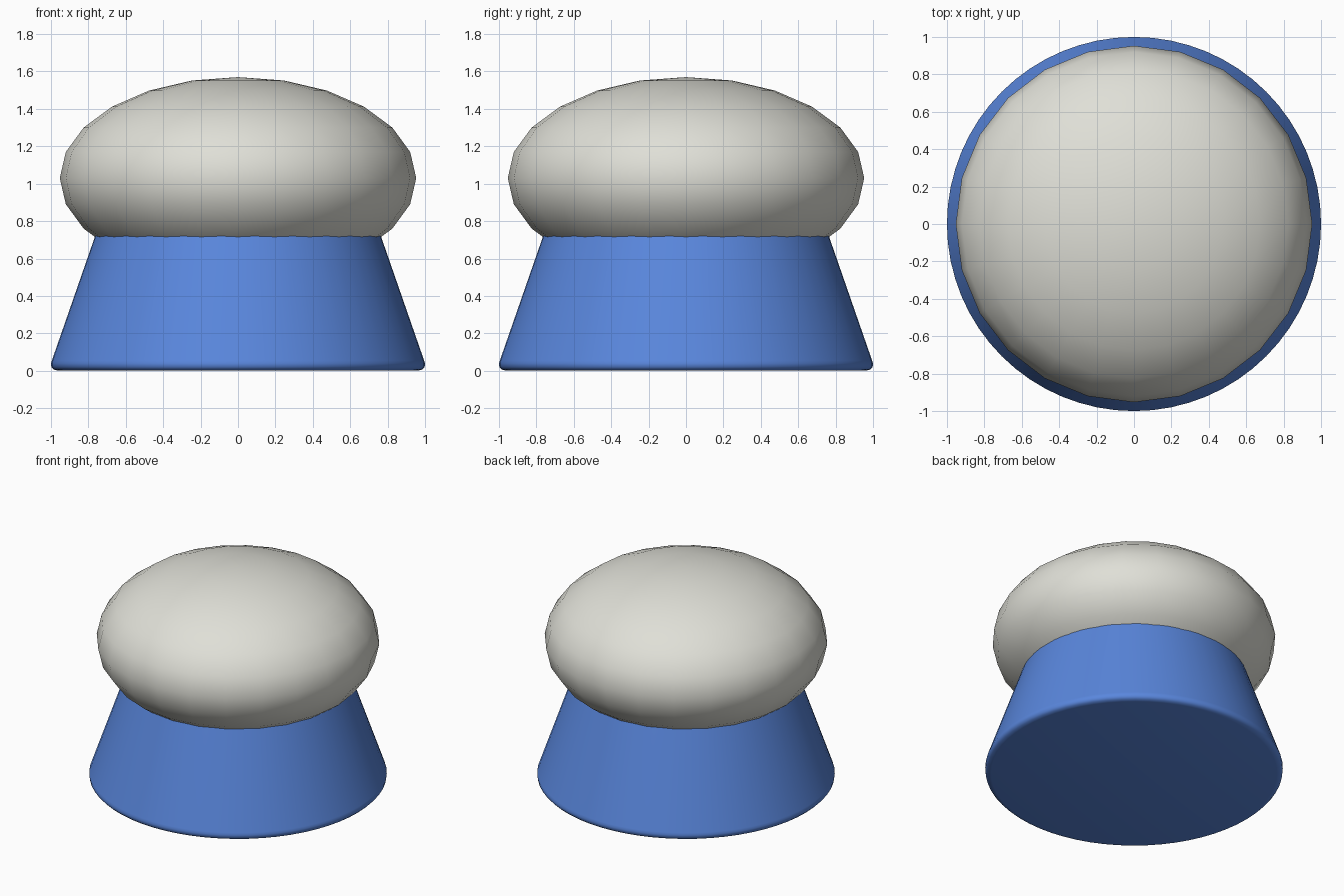
import bpy
import bmesh
import math
from mathutils import Matrix, Vector

cube = bpy.data.objects.get("Cube")
if cube:
    bpy.data.objects.remove(cube, do_unlink=True)


def make_material(name, colour):
    mat = bpy.data.materials.new(name)
    mat.use_nodes = True
    mat.diffuse_color = colour
    mat.node_tree.nodes["Principled BSDF"].inputs["Base Color"].default_value = colour
    return mat


def add_object(name, bm, mat, angle):
    mesh = bpy.data.meshes.new(name)
    bmesh.ops.recalc_face_normals(bm, faces=bm.faces)
    bm.to_mesh(mesh)
    bm.free()
    mesh.materials.append(mat)
    obj = bpy.data.objects.new(name, mesh)
    bpy.context.collection.objects.link(obj)
    bpy.ops.object.select_all(action="DESELECT")
    obj.select_set(True)
    bpy.context.view_layer.objects.active = obj
    bpy.ops.object.shade_smooth_by_angle(angle=math.radians(angle))
    return obj


blue = make_material("blue", (0.10, 0.24, 0.72, 1))
off_white = make_material("off white", (0.74, 0.74, 0.68, 1))

# Tapered base with a rounded lower rim, turned from a profile
profile = [(0, 0), (0.96, 0), (0.985, 0.006), (0.998, 0.02), (1, 0.04),
           (0.995, 0.055), (0.75, 0.76), (0, 0.76)]
bm = bmesh.new()
verts = [bm.verts.new((r, 0, z)) for r, z in profile]
edges = [bm.edges.new(pair) for pair in zip(verts, verts[1:])]
bmesh.ops.spin(bm, geom=verts + edges, cent=(0, 0, 0), axis=(0, 0, 1),
               angle=math.tau, steps=64, use_merge=True)
bmesh.ops.remove_doubles(bm, verts=bm.verts, dist=0.0001)
add_object("tapered_base", bm, blue, 40)

# Flattened round cap resting on the base
bm = bmesh.new()
shape = Matrix.Translation((0, 0, 1.03)) @ Matrix.Diagonal(Vector((0.953, 0.953, 0.54, 1)))
bmesh.ops.create_uvsphere(bm, u_segments=24, v_segments=12, radius=1, matrix=shape)
add_object("domed_cap", bm, off_white, 60)
